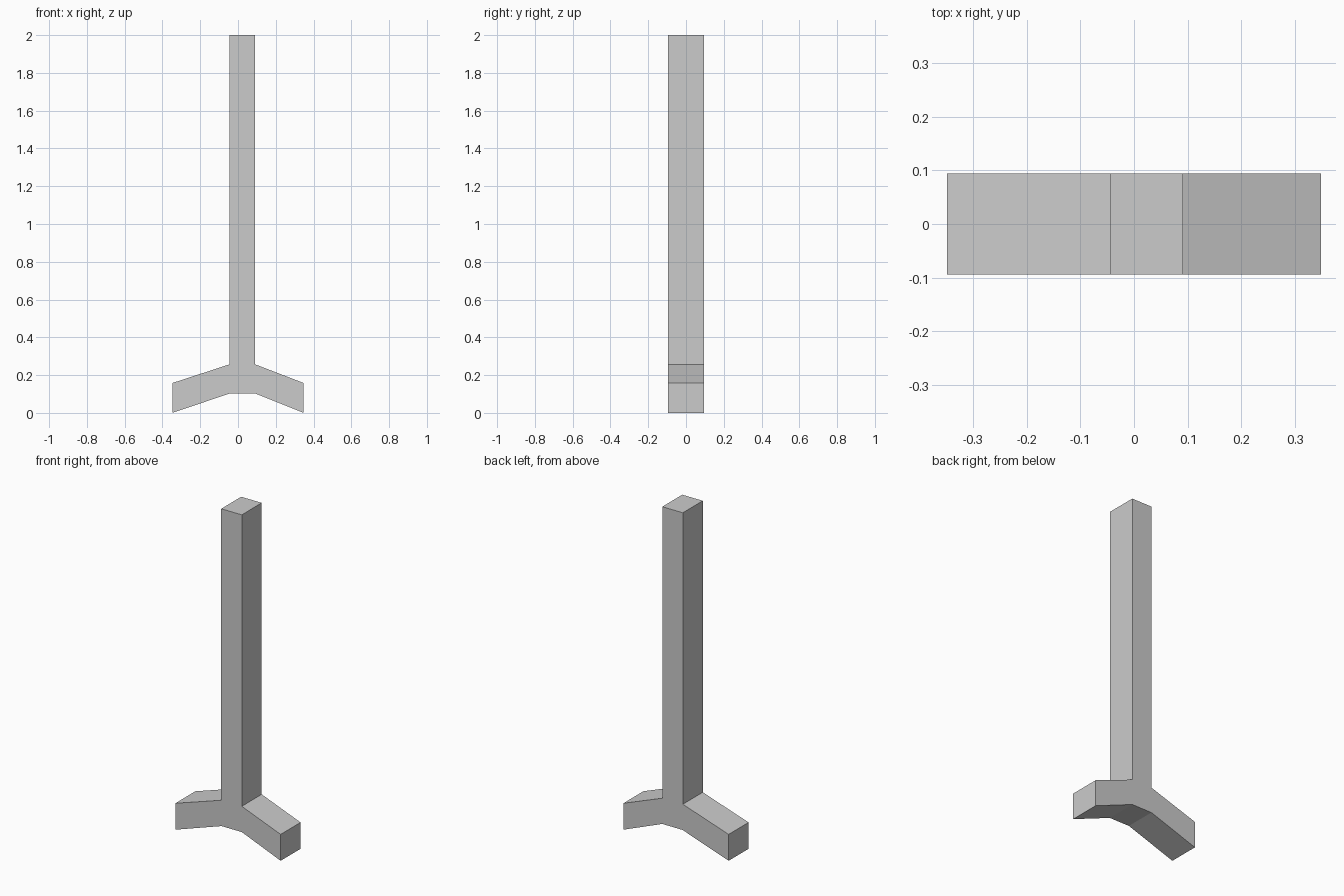
import bpy, bmesh

if "Cube" in bpy.data.objects:
    bpy.data.objects.remove(bpy.data.objects["Cube"])

HALF_DEPTH = 0.094

# Front outline (x, z): post on top of two splayed feet
outline = [
    (-0.348, 0.0), (-0.043, 0.103), (0.091, 0.103), (0.348, 0.0),
    (0.348, 0.158), (0.091, 0.257), (0.091, 2.0),
    (-0.045, 2.0), (-0.045, 0.257), (-0.348, 0.158),
]

# Extrude the outline from front to back
bm = bmesh.new()
face = bm.faces.new([bm.verts.new((x, -HALF_DEPTH, z)) for x, z in outline])
result = bmesh.ops.extrude_face_region(bm, geom=[face], use_keep_orig=True)
new_verts = [g for g in result["geom"] if isinstance(g, bmesh.types.BMVert)]
bmesh.ops.translate(bm, verts=new_verts, vec=(0, 2 * HALF_DEPTH, 0))
bmesh.ops.recalc_face_normals(bm, faces=bm.faces)

mesh = bpy.data.meshes.new("post_with_splayed_feet")
bm.to_mesh(mesh)
bm.free()
post = bpy.data.objects.new("post_with_splayed_feet", mesh)
bpy.context.collection.objects.link(post)
